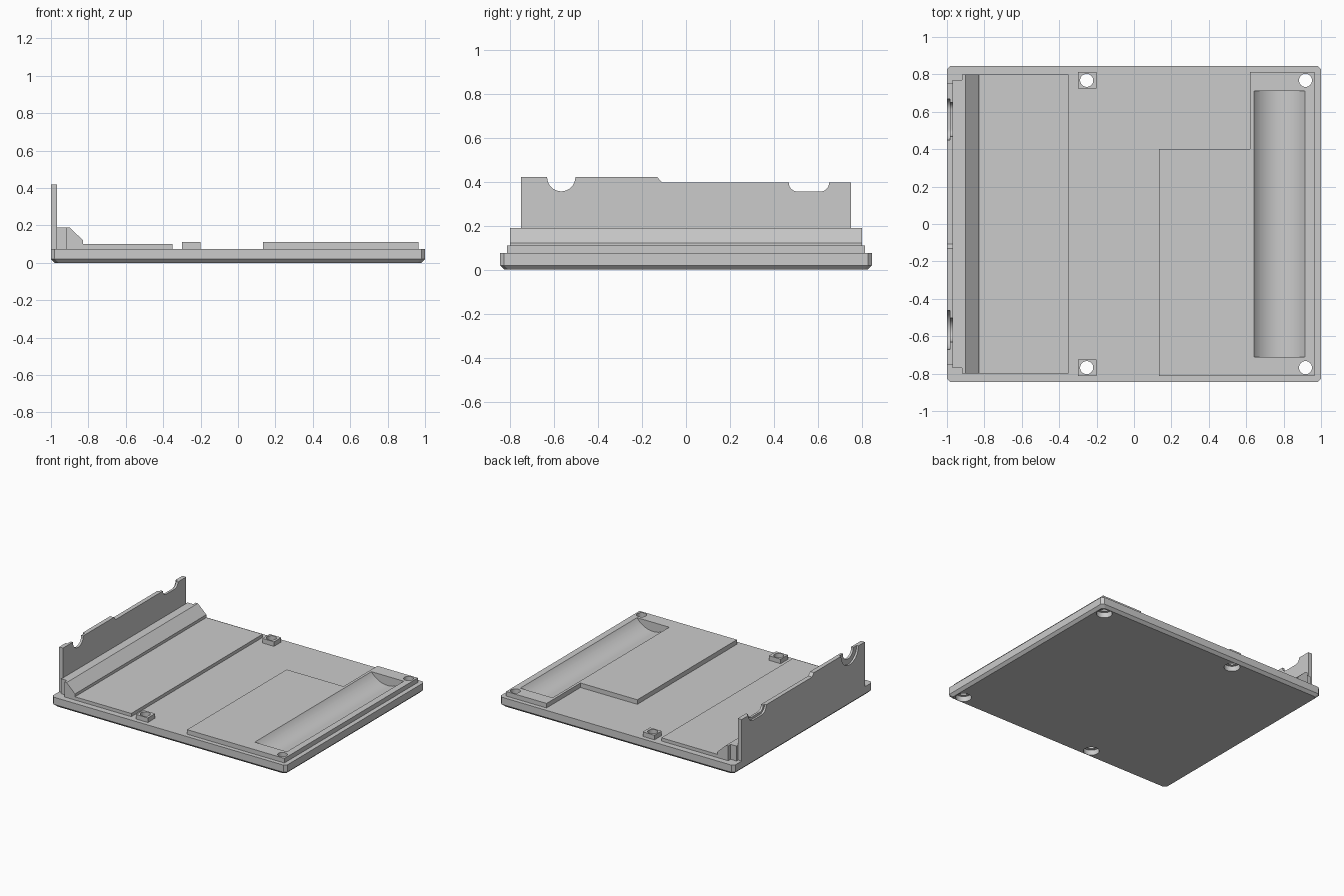
import bpy, bmesh, math
from mathutils import Vector

cube = bpy.data.objects.get("Cube")
if cube:
    bpy.data.objects.remove(cube, do_unlink=True)

grey = bpy.data.materials.new("light grey plastic")
grey.use_nodes = True
COLOUR = (0.6, 0.6, 0.6, 1)
grey.diffuse_color = COLOUR
grey.node_tree.nodes["Principled BSDF"].inputs["Base Color"].default_value = COLOUR

BASE_TOP, PAD_TOP = 0.075, 0.11


def finish(name, bm):
    bmesh.ops.recalc_face_normals(bm, faces=bm.faces)
    mesh = bpy.data.meshes.new(name)
    bm.to_mesh(mesh)
    bm.free()
    mesh.materials.append(grey)
    obj = bpy.data.objects.new(name, mesh)
    bpy.context.collection.objects.link(obj)
    return obj


def prism(name, points, axis, lo, hi):
    """Extrude a 2D outline along x, y or z between lo and hi."""
    place = {"x": lambda a, b: (lo, a, b), "y": lambda a, b: (a, lo, b),
             "z": lambda a, b: (a, b, lo)}[axis]
    bm = bmesh.new()
    face = bm.faces.new([bm.verts.new(place(*p)) for p in points])
    step = Vector([hi - lo if c == axis else 0 for c in "xyz"])
    ext = bmesh.ops.extrude_face_region(bm, geom=[face], use_keep_orig=True)
    bmesh.ops.translate(bm, verts=[v for v in ext["geom"] if isinstance(v, bmesh.types.BMVert)], vec=step)
    return finish(name, bm)


def rect(x0, x1, y0, y1):
    return [(x0, y0), (x1, y0), (x1, y1), (x0, y1)]


def arc(cx, cy, r, start, end, steps):
    angles = [math.radians(start + (end - start) * i / steps) for i in range(steps + 1)]
    return [(cx + r * math.cos(a), cy + r * math.sin(a)) for a in angles]


def cut(target, cutters):
    for cutter in cutters:
        mod = target.modifiers.new("cut", "BOOLEAN")
        mod.operation, mod.solver, mod.object = "DIFFERENCE", "EXACT", cutter
    bpy.context.view_layer.update()
    result = bpy.data.meshes.new_from_object(target.evaluated_get(bpy.context.evaluated_depsgraph_get()))
    target.modifiers.clear()
    target.data = result


# Base plate with clipped corners and a chamfered underside
def plate_outline(inset):
    x, y, c = 1 - inset, 0.846 - inset, 0.02
    return [(-x + c, -y), (x - c, -y), (x, -y + c), (x, y - c),
            (x - c, y), (-x + c, y), (-x, y - c), (-x, -y + c)]


bm = bmesh.new()
rings = [[bm.verts.new((x, y, z)) for x, y in plate_outline(inset)]
         for inset, z in ((0.02, 0), (0, 0.02), (0, BASE_TOP))]
bm.faces.new(rings[0])
bm.faces.new(rings[-1])
for low, high in zip(rings, rings[1:]):
    for i in range(len(low)):
        j = (i + 1) % len(low)
        bm.faces.new((low[i], low[j], high[j], high[i]))
base = finish("base_plate", bm)

# Raised L-shaped pad around the battery trough
pad = prism("battery_pad", [(0.135, -0.813), (0.965, -0.813), (0.965, 0.813),
                            (0.62, 0.813), (0.62, 0.4), (0.135, 0.4)], "z", BASE_TOP, PAD_TOP)

# Square screw bosses
bosses = [prism(f"screw_boss_{side}", rect(-0.3, -0.2, *sorted((s * 0.724, s * 0.812))),
                "z", BASE_TOP, PAD_TOP) for side, s in (("front", -1), ("back", 1))]

# Cutters: battery trough, screw holes and screw head recesses
trough = prism("trough_cutter", arc(0.778, 0.21, 0.17, 0, 360, 96)[:-1], "y", -0.711, 0.711)
holes, recesses = [], []
for x in (-0.253, 0.917):
    for y in (-0.768, 0.768):
        holes.append(prism("hole_cutter", arc(x, y, 0.035, 0, 360, 32)[:-1], "z", -0.1, 0.3))
        recesses.append(prism("recess_cutter", arc(x, y, 0.056, 0, 360, 32)[:-1], "z", -0.1, 0.04))
cut(base, [trough] + holes + recesses)
cut(pad, [trough] + holes)
for boss in bosses:
    cut(boss, holes)
for cutter in [trough] + holes + recesses:
    bpy.data.objects.remove(cutter, do_unlink=True)

# Low step plate and sloped rail beside the connector panel
prism("step_plate", rect(-0.83, -0.35, -0.8, 0.8), "z", BASE_TOP, 0.1)
prism("sloped_rail", [(-0.92, BASE_TOP), (-0.83, BASE_TOP), (-0.83, 0.122),
                      (-0.902, 0.19), (-0.92, 0.19)], "y", -0.8, 0.8)
prism("rail_back", rect(-0.97, -0.92, -0.77, 0.77), "z", BASE_TOP, 0.19)


# Connector panel: two layers, the outer one with wider notches
def panel_outline(jack_r, port_r):
    high, low = 0.42, 0.395
    return ([(-0.75, BASE_TOP), (-0.75, high)]
            + arc(-0.567, high, jack_r, 180, 360, 24)
            + [(-0.13, high), (-0.108, low)]
            + arc(0.507, low, port_r, 180, 270, 10)
            + arc(0.61, low, port_r, 270, 360, 10)
            + [(0.75, low), (0.75, BASE_TOP)])


prism("panel_inner", panel_outline(0.064, 0.04), "x", -0.985, -0.967)
prism("panel_outer", panel_outline(0.105, 0.058), "x", -1, -0.985)

# Smooth the round surfaces, keep the edges sharp
for obj in bpy.context.scene.objects:
    obj.select_set(obj.type == "MESH")
bpy.context.view_layer.objects.active = base
bpy.ops.object.shade_smooth_by_angle(angle=math.radians(25))
